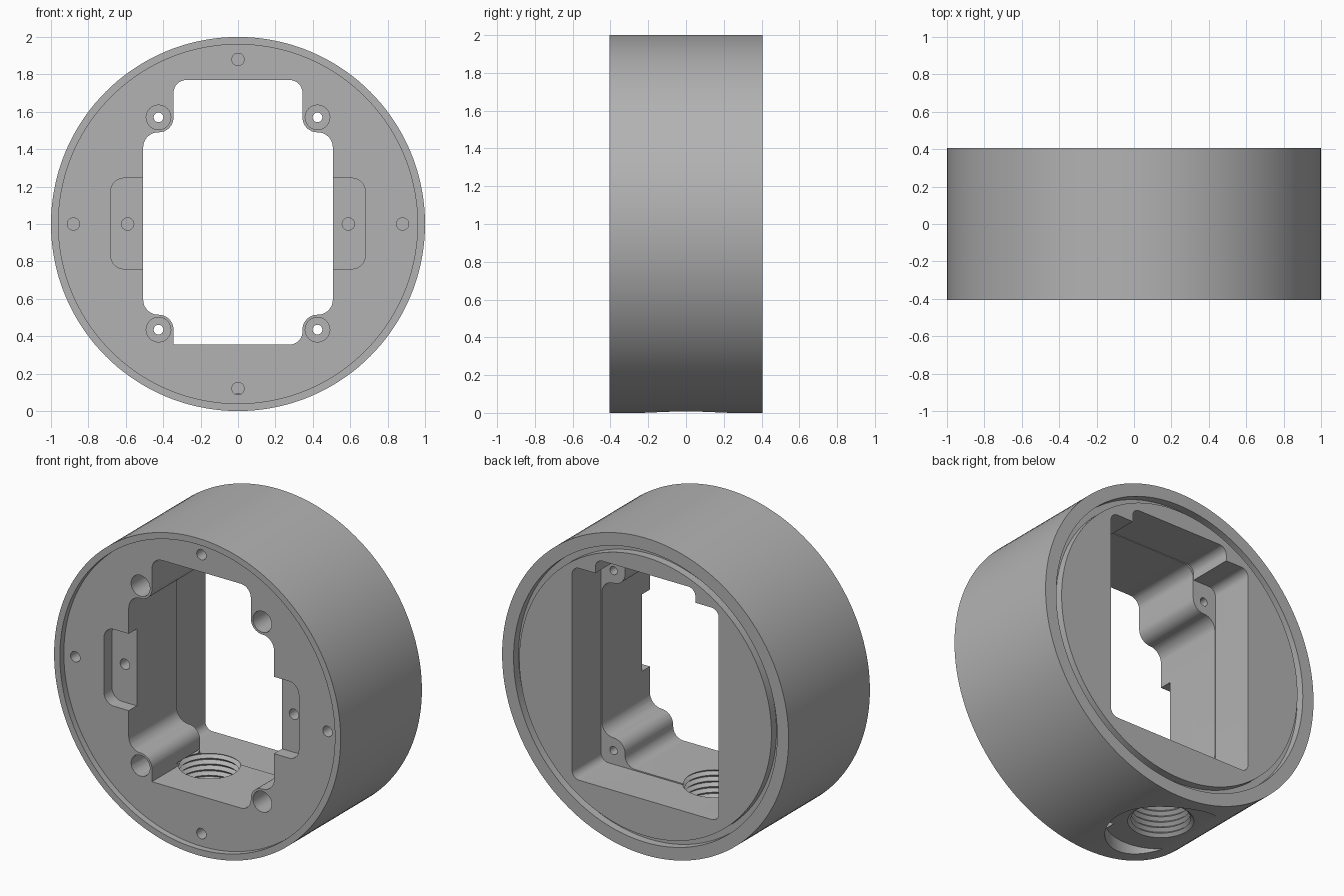
import bpy, bmesh, math
from mathutils import Vector, Matrix

if "Cube" in bpy.data.objects:
    bpy.data.objects.remove(bpy.data.objects["Cube"], do_unlink=True)

HALF = 0.405          # half the housing depth
FACE = -HALF + 0.04   # recessed front face
STEP = 0.115          # rear ends of the screw bosses
MID = 1.0             # height of the ring centre

metal = bpy.data.materials.new("cast_grey")
metal.use_nodes = True
grey = (0.45, 0.45, 0.45, 1)
metal.diffuse_color = grey
metal.node_tree.nodes["Principled BSDF"].inputs["Base Color"].default_value = grey


def finish(name, bm):
    bmesh.ops.remove_doubles(bm, verts=bm.verts, dist=1e-5)
    bmesh.ops.recalc_face_normals(bm, faces=bm.faces)
    mesh = bpy.data.meshes.new(name)
    bm.to_mesh(mesh)
    bm.free()
    mesh.materials.append(metal)
    obj = bpy.data.objects.new(name, mesh)
    bpy.context.collection.objects.link(obj)
    return obj


def lathe(name, profile, matrix, steps):
    """Revolve (radius, height) points round local z."""
    bm = bmesh.new()
    verts = [bm.verts.new((r, 0, h)) for r, h in profile]
    edges = [bm.edges.new(pair) for pair in zip(verts, verts[1:])]
    bmesh.ops.spin(bm, geom=verts + edges, cent=(0, 0, 0), axis=(0, 0, 1),
                   angle=math.tau, steps=steps)
    bm.transform(matrix)
    return finish(name, bm)


def along_y(x, z):
    """Local z becomes world y."""
    return Matrix.Translation((x, 0, z)) @ Matrix.Rotation(-math.pi / 2, 4, 'X')


def fillet(corners, steps=8):
    """Round polygon corners given as (x, z, radius)."""
    out = []
    for i, (x, z, r) in enumerate(corners):
        p = Vector((x, z))
        if r == 0:
            out.append(p)
            continue
        a = (Vector(corners[i - 1][:2]) - p).normalized()
        b = (Vector(corners[(i + 1) % len(corners)][:2]) - p).normalized()
        centre = p + (a + b) * r
        for k in range(steps + 1):
            t = k / steps * math.pi / 2
            out.append(centre - b * r * math.cos(t) - a * r * math.sin(t))
    return out


def prism(name, corners, y0, y1):
    bm = bmesh.new()
    face = bm.faces.new([bm.verts.new((p.x, y0, p.y)) for p in fillet(corners)])
    ext = bmesh.ops.extrude_face_region(bm, geom=[face])
    moved = [v for v in ext["geom"] if isinstance(v, bmesh.types.BMVert)]
    bmesh.ops.translate(bm, verts=moved, vec=(0, y1 - y0, 0))
    return finish(name, bm)


def both_sides(right):
    return right + [(-x, z, r) for x, z, r in reversed(right)]


def drill(x, z, radius, y0, y1):
    return lathe("drill", [(0, y0), (radius, y0), (radius, y1), (0, y1)],
                 along_y(x, z), 24)


# Ring body with recessed front face and rear seal groove
body = lathe("housing_ring", [
    (0, FACE), (0.96, FACE), (0.96, -HALF), (1, -HALF), (1, HALF),
    (0.92, HALF), (0.92, HALF - 0.05), (0.88, HALF - 0.05), (0.88, HALF), (0, HALF),
], along_y(0, MID), 144)

cutters = []

# Stepped main opening that leaves four corner bosses
front = both_sides([(0.345, 1.77, 0.07), (0.345, 1.49, 0.079), (0.507, 1.49, 0.08),
                    (0.507, 0.515, 0.08), (0.345, 0.515, 0.079), (0.345, 0.355, 0.07)])
front[6] = (-0.345, 0.355, 0)
cutters.append(prism("opening", front, -0.6, 0.6))

# Wider rear opening behind the bosses
rear = both_sides([(0.349, 1.774, 0.05), (0.349, 1.685, 0), (0.512, 1.685, 0.05),
                   (0.512, 0.348, 0.05)])
cutters.append(prism("rear_opening", rear, STEP, 0.6))

for side in (-1, 1):
    # Side pockets with a screw hole in each floor
    pocket = [(0.45, 1.245, 0), (0.68, 1.245, 0.07), (0.68, 0.76, 0.07), (0.45, 0.76, 0)]
    cutters.append(prism("pocket", [(side * x, z, r) for x, z, r in pocket], -0.6, FACE + 0.08))
    cutters.append(drill(side * 0.59, MID, 0.033, -0.5, -0.15))
    # Rim screw holes
    cutters.append(drill(side * 0.88, MID, 0.033, -0.5, -0.2))
    cutters.append(drill(0, MID + side * 0.88, 0.033, -0.5, -0.2))
    # Counterbored boss holes
    for z in (0.435, 1.57):
        cutters.append(lathe("boss_hole", [(0, -0.5), (0.066, -0.5), (0.066, 0.03),
                                           (0.026, 0.03), (0.026, 0.3), (0, 0.3)],
                             along_y(side * 0.425, z), 24))

# Spot face and threaded conduit entry underneath
entry = Matrix.Translation((-0.2, 0, 0))
cutters.append(lathe("spot_face", [(0, -0.2), (0.32, -0.2), (0.32, 0.09), (0, 0.09)], entry, 64))
pitch = 0.036
thread = [(0, 0.07), (0.19, 0.07)]
for i in range(8):
    z = 0.09 + i * pitch
    thread += [(0.19, z), (0.17, z + pitch / 2)]
thread += [(0.19, 0.09 + 8 * pitch), (0, 0.09 + 8 * pitch)]
cutters.append(lathe("thread", thread, entry, 48))

# Cut everything out of the body
bpy.context.view_layer.objects.active = body
for cutter in cutters:
    cutter.hide_render = True
    mod = body.modifiers.new("cut", 'BOOLEAN')
    mod.operation = 'DIFFERENCE'
    mod.solver = 'EXACT'
    mod.object = cutter
    bpy.ops.object.modifier_apply(modifier=mod.name)
    bpy.data.objects.remove(cutter, do_unlink=True)

# Smooth curved walls, crisp edges
bpy.ops.object.select_all(action='DESELECT')
body.select_set(True)
bpy.ops.object.shade_smooth_by_angle(angle=math.radians(30))
